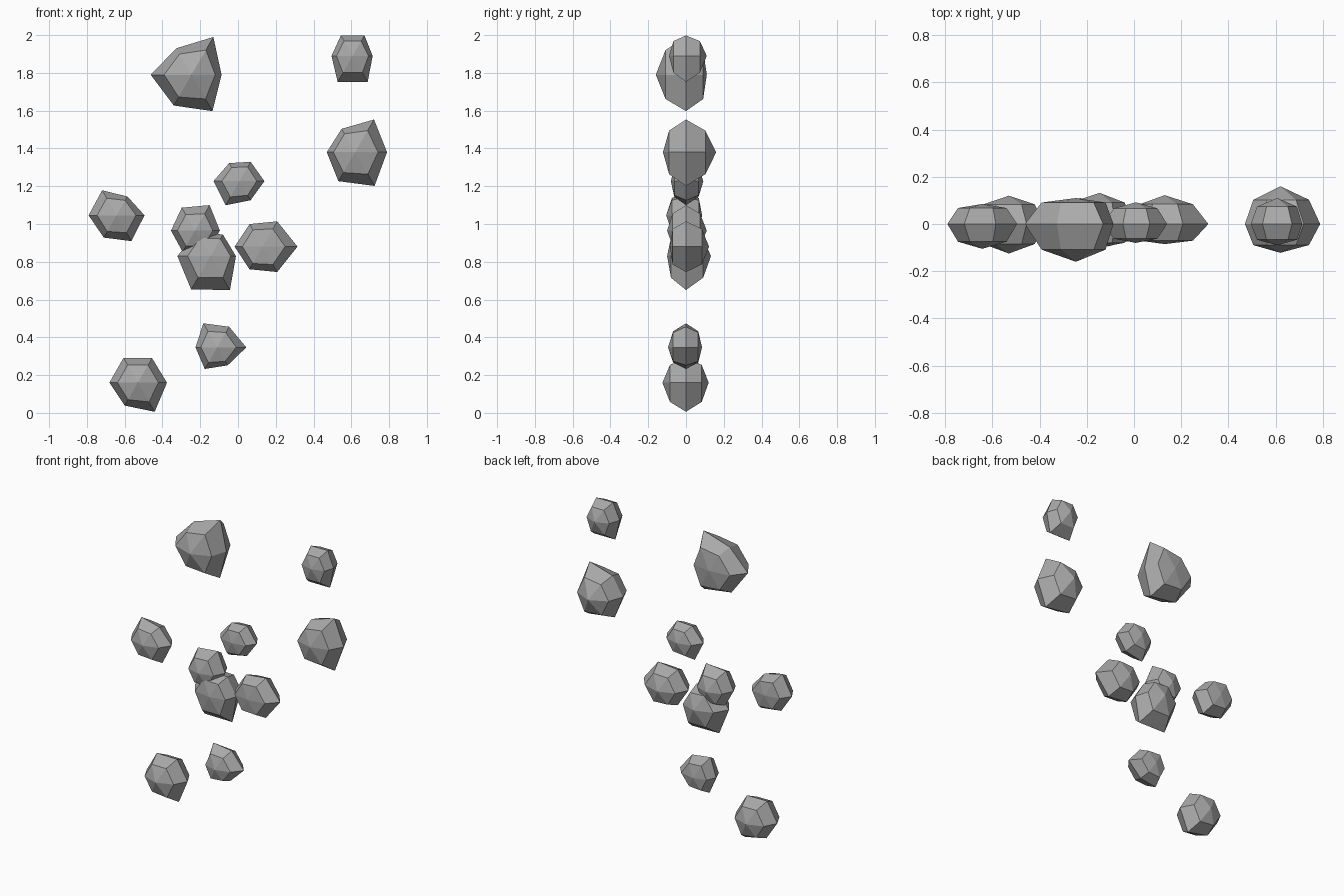
import bpy, bmesh, math

if "Cube" in bpy.data.objects:
    bpy.data.objects.remove(bpy.data.objects["Cube"])

stone = bpy.data.materials.new("stone_grey")
stone.diffuse_color = (0.4, 0.4, 0.4, 1)
stone.use_nodes = True
stone.node_tree.nodes["Principled BSDF"].inputs["Base Color"].default_value = stone.diffuse_color


def rock(name, cx, cz, radii, front, back):
    """Faceted six-sided boulder, poles along y: widest ring, a smaller ring and a pole each side."""
    bm = bmesh.new()
    mean = sum(radii) / 6

    def ring(y, scale, rs):
        loop = []
        for i, r in enumerate(rs):
            a = i * math.pi / 3
            loop.append(bm.verts.new((scale * r * math.cos(a), y, scale * r * math.sin(a))))
        return loop

    soft = [(r + mean) / 2 for r in radii]
    # ring depth follows the average flattening, pulled slightly toward each pole
    fy = -0.5 * (0.53 * mean + 0.707 * front)
    by = 0.5 * (0.53 * mean + 0.707 * back)
    rings = [ring(fy, 0.707, soft), ring(0, 1, radii), ring(by, 0.707, soft)]
    poles = [bm.verts.new((0, -front, 0)), bm.verts.new((0, back, 0))]
    for i in range(6):
        j = (i + 1) % 6
        for a, b in zip(rings, rings[1:]):
            bm.faces.new((a[i], a[j], b[j], b[i]))
        bm.faces.new((poles[0], rings[0][j], rings[0][i]))
        bm.faces.new((poles[1], rings[2][i], rings[2][j]))
    bmesh.ops.recalc_face_normals(bm, faces=bm.faces)
    mesh = bpy.data.meshes.new(name)
    bm.to_mesh(mesh)
    bm.free()
    mesh.materials.append(stone)
    ob = bpy.data.objects.new(name, mesh)
    ob.location = (cx, 0, cz)
    bpy.context.collection.objects.link(ob)


# centre x, centre z, six outline radii (from +x, counter-clockwise), front and back depth
rock("rock_bottom_left", -0.53, 0.16, (0.154, 0.15, 0.152, 0.151, 0.14, 0.178), 0.125, 0.12)
rock("rock_bottom", -0.11, 0.347, (0.154, 0.126, 0.147, 0.115, 0.132, 0.11), 0.095, 0.085)
rock("rock_middle_low", -0.146, 0.83, (0.135, 0.132, 0.148, 0.175, 0.204, 0.207), 0.10, 0.132)
rock("rock_middle_left", -0.228, 0.965, (0.132, 0.156, 0.14, 0.127, 0.13, 0.13), 0.10, 0.11)
rock("rock_middle_right", 0.13, 0.88, (0.185, 0.155, 0.138, 0.148, 0.138, 0.155), 0.085, 0.122)
rock("rock_centre", 0.008, 1.227, (0.132, 0.118, 0.11, 0.138, 0.147, 0.117), 0.08, 0.092)
rock("rock_left", -0.643, 1.046, (0.148, 0.115, 0.153, 0.148, 0.136, 0.158), 0.105, 0.085)
rock("rock_right", 0.62, 1.38, (0.169, 0.2, 0.143, 0.15, 0.177, 0.206), 0.122, 0.16)
rock("rock_top_right", 0.607, 1.89, (0.106, 0.125, 0.125, 0.112, 0.159, 0.159), 0.09, 0.11)
rock("rock_top_left", -0.246, 1.79, (0.159, 0.231, 0.162, 0.216, 0.188, 0.222), 0.16, 0.11)
